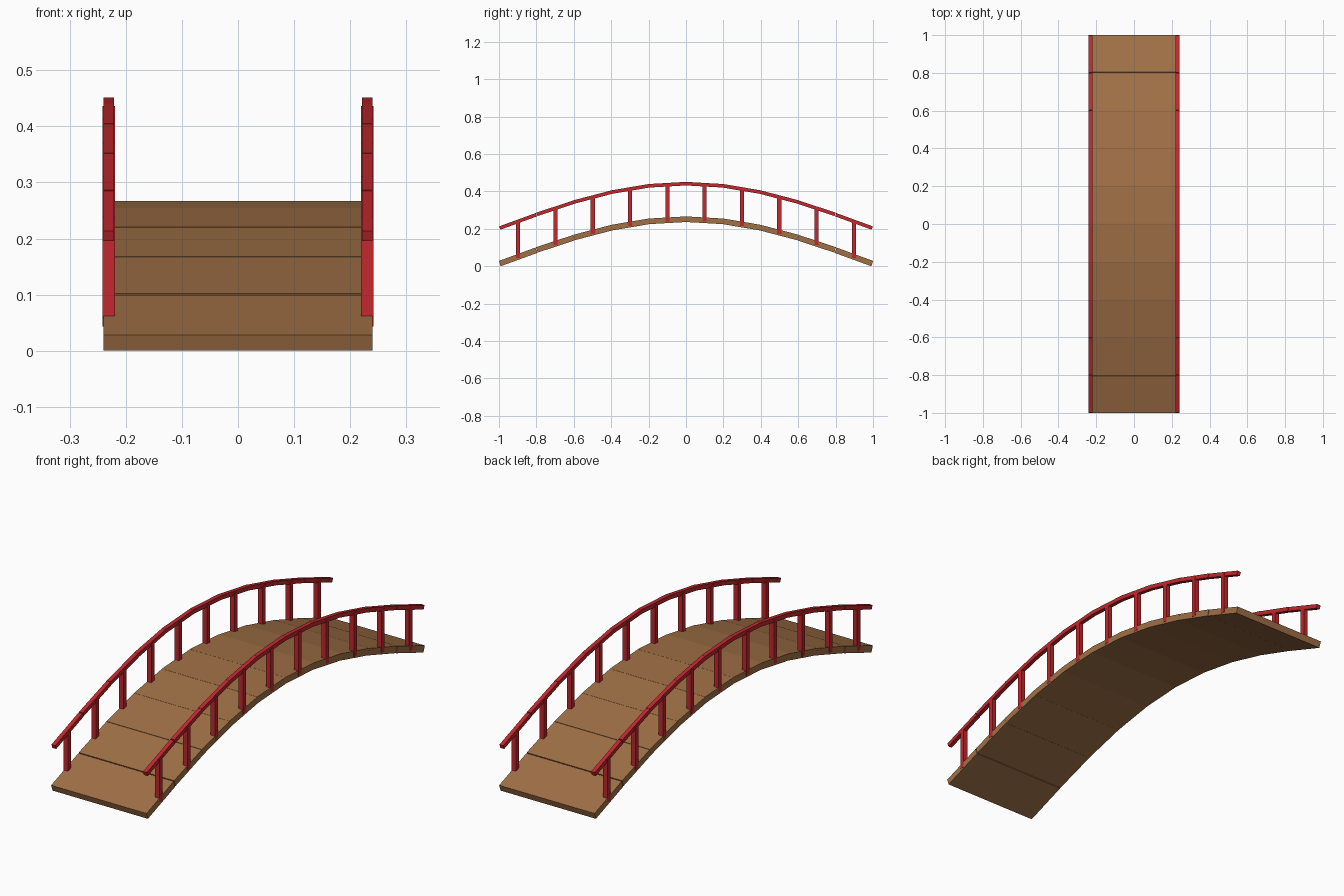
import bpy, math
from mathutils import Matrix

if "Cube" in bpy.data.objects:
    bpy.data.objects.remove(bpy.data.objects["Cube"])

N = 10            # arch segments
S = 0.1995        # horizontal spacing of segments
L = 0.208         # length of each plank / rail piece
RISE = 0.2355
BASE = 0.0133
RAIL_UP = 0.19
SIDE = 0.2303


def material(name, rgb):
    m = bpy.data.materials.new(name)
    m.diffuse_color = (*rgb, 1)
    m.use_nodes = True
    m.node_tree.nodes["Principled BSDF"].inputs["Base Color"].default_value = m.diffuse_color
    return m


brown = material("brown wood", (0.352, 0.162, 0.061))
red = material("red paint", (0.533, 0.021, 0.026))


def arch(y):
    return BASE + RISE * math.cos(math.pi / 2 * y / (S * N / 2))


def box(name, size, loc, mat, tilt=0.0):
    bpy.ops.mesh.primitive_cube_add(size=1)
    ob = bpy.context.object
    ob.name = name
    ob.data.transform(Matrix.Diagonal((*size, 1)))
    ob.rotation_euler.x = tilt
    ob.location = loc
    ob.data.materials.append(mat)
    return ob


for i in range(N):
    y = (i - (N - 1) / 2) * S
    z = BASE + RISE * math.cos(math.pi / 2 * y / (S * N / 2))
    tilt = math.atan2(arch(y + S / 2) - arch(y - S / 2), S)
    # deck plank
    box(f"deck_plank_{i + 1}", (0.48, L, 0.03), (0, y, z), brown, tilt)
    for side, sx in (("left", -SIDE), ("right", SIDE)):
        # handrail piece
        box(f"{side}_handrail_{i + 1}", (0.019, L, 0.019),
            (sx, y, z + RAIL_UP), red, tilt)
        # upright post
        lo, hi = z - 0.007, z + RAIL_UP
        box(f"{side}_post_{i + 1}", (0.022, 0.022, hi - lo),
            (sx, y, (lo + hi) / 2), red)
